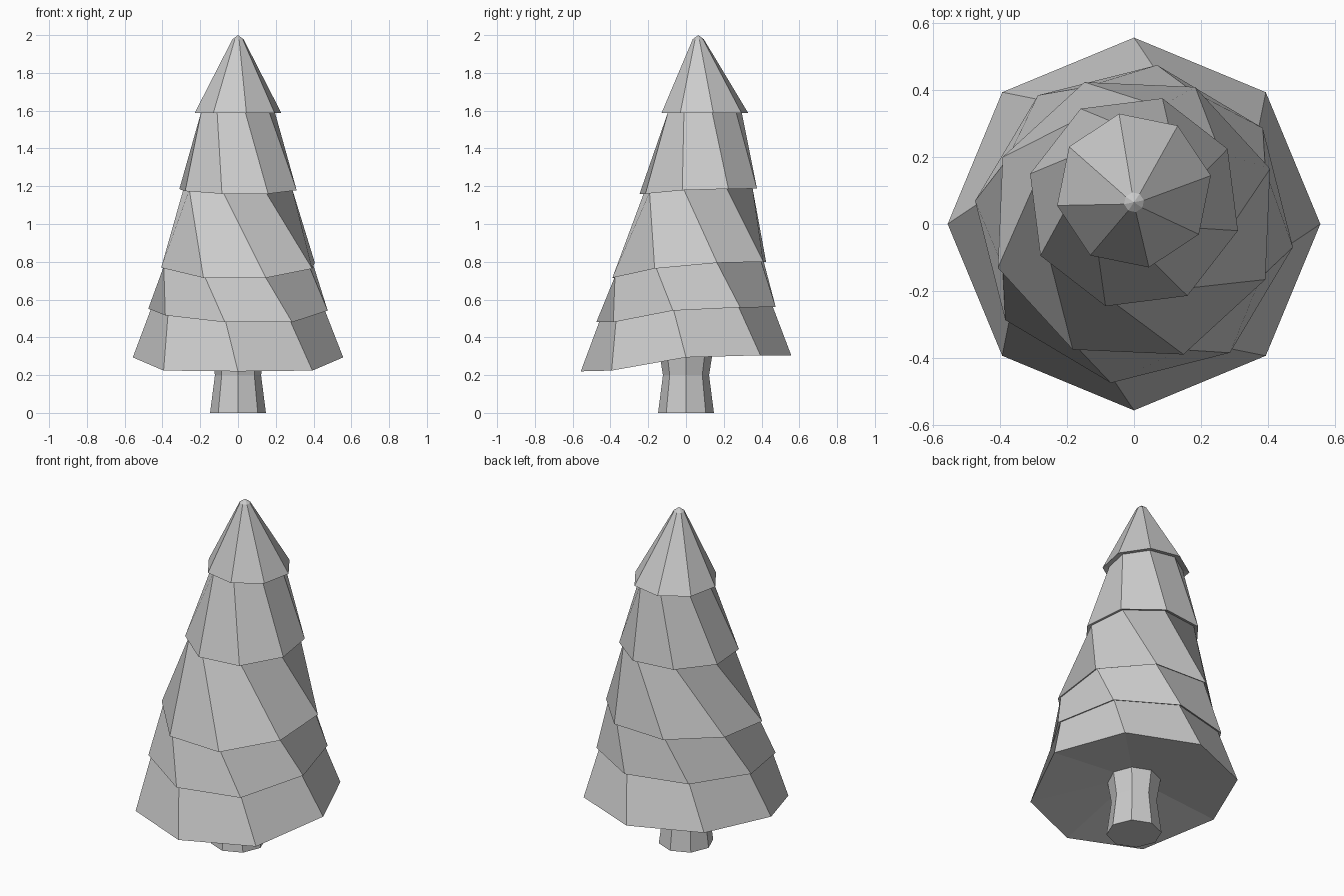
import bpy, bmesh
from math import sin, cos, radians

if "Cube" in bpy.data.objects:
    bpy.data.objects.remove(bpy.data.objects["Cube"])

SIDES = 8


def droop(s):
    """Rim height factor: low at the front, raised towards the back."""
    pts = [(-1, 0), (-0.72, 0), (-0.6, 0.45), (0, 0.87), (0.7, 1), (1, 1)]
    for (a, fa), (b, fb) in zip(pts, pts[1:]):
        if s <= b:
            return fa + (fb - fa) * (s - a) / (b - a)
    return 1


def ring(bm, r, cy, turn, low, high):
    verts = []
    for i in range(SIDES):
        a = radians(turn + i * 360 / SIDES)
        verts.append(bm.verts.new((r * cos(a), cy + r * sin(a),
                                   low + (high - low) * droop(sin(a)))))
    return verts


def loft(name, rings, tip=None):
    """Skin a stack of octagonal rings, closed at the bottom and top."""
    bm = bmesh.new()
    loops = [ring(bm, *r) for r in rings]
    for lo, hi in zip(loops, loops[1:]):
        for i in range(SIDES):
            j = (i + 1) % SIDES
            bm.faces.new((lo[i], lo[j], hi[j], hi[i]))
    bm.faces.new(loops[0][::-1])
    if tip:
        t = bm.verts.new(tip)
        for i in range(SIDES):
            bm.faces.new((loops[-1][i], loops[-1][(i + 1) % SIDES], t))
    else:
        bm.faces.new(loops[-1])
    bmesh.ops.recalc_face_normals(bm, faces=bm.faces)
    mesh = bpy.data.meshes.new(name)
    bm.to_mesh(mesh)
    bm.free()
    obj = bpy.data.objects.new(name, mesh)
    bpy.context.collection.objects.link(obj)


# Flared trunk with a narrow waist
loft("trunk", [(0.148, 0, 0, 0, 0),
               (0.122, 0, 0, 0.2, 0.2),
               (0.145, 0, 0, 0.34, 0.34)])

# Twisting foliage: each rim is (radius, centre y, twist, low z, high z)
rims = [(0.557, 0.0, 0, 0.22, 0.305),
        (0.48, 0.0, -8.3, 0.48, 0.56),
        (0.433, 0.017, -25, 0.715, 0.80),
        (0.322, 0.065, -60.3, 1.16, 1.187),
        (0.234, 0.1, -79, 1.587, 1.587)]
overhang = [0, 0.018, 0.015, 0.025, 0.036]

# Underside, then every tier tucks in just under the next rim
stack = [(0.135, 0, 0, 0.32, 0.33)]
for (r, cy, turn, low, high), lip in zip(rims, overhang):
    if lip:
        stack.append((r - lip, cy, turn, low + 0.008, high + 0.008))
    stack.append((r, cy, turn, low, high))
stack.append((0.03, 0.065, -79, 1.978, 1.978))
loft("foliage", stack, tip=(0, 0.065, 2.0))
